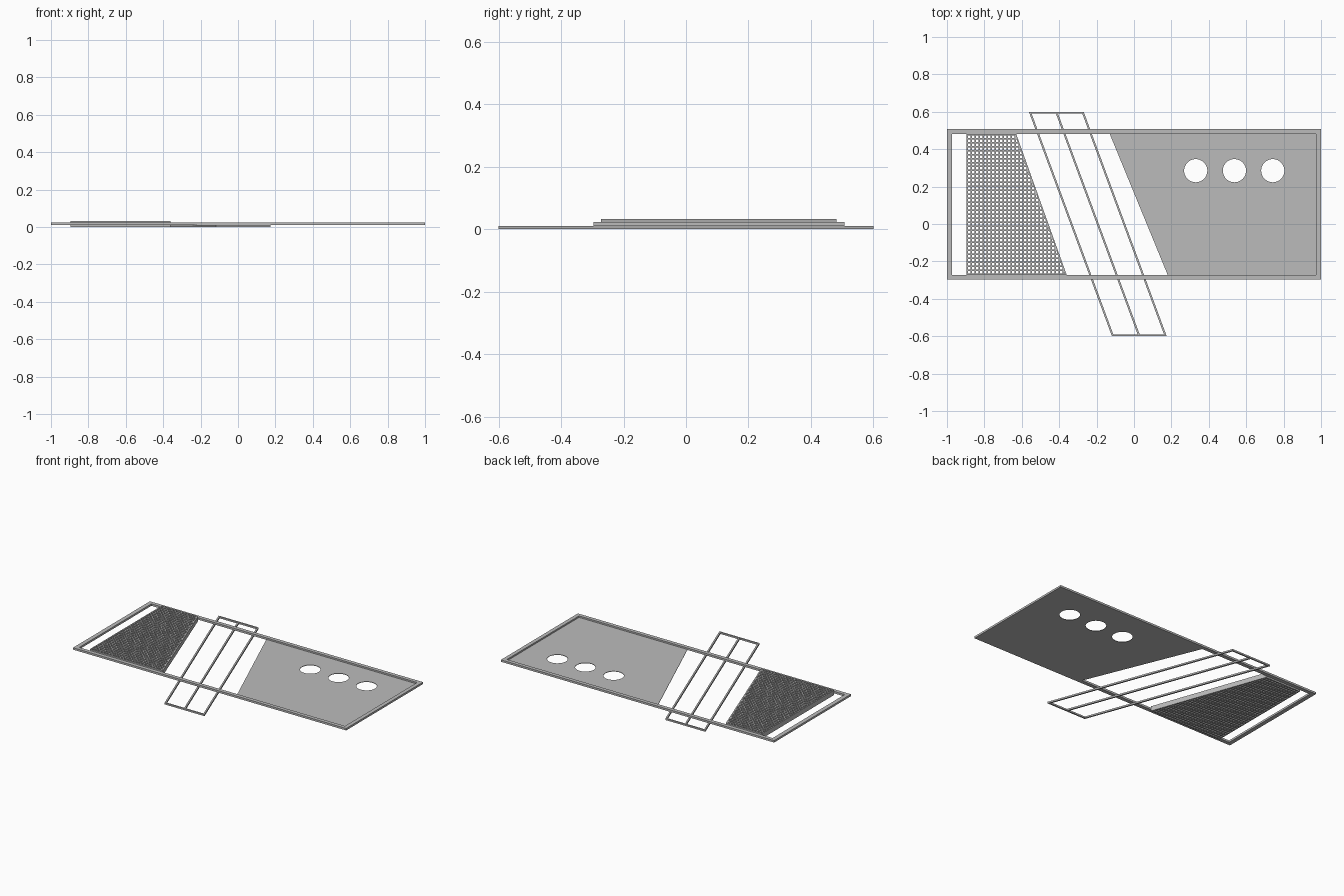
import bpy, bmesh, math

cube = bpy.data.objects.get("Cube")
if cube:
    bpy.data.objects.remove(cube, do_unlink=True)

# Single grey material
COLOR = (0.5, 0.5, 0.5, 1.0)
grey = bpy.data.materials.new("plain_grey")
grey.diffuse_color = COLOR
grey.use_nodes = True
for node in grey.node_tree.nodes:
    if node.type == 'BSDF_PRINCIPLED':
        node.inputs["Base Color"].default_value = COLOR
        node.inputs["Roughness"].default_value = 0.6


def add_prism(bm, loops, z0, z1):
    """Upright prism from an outline followed by optional hole outlines."""
    edges = []
    for loop in loops:
        vs = [bm.verts.new((x, y, z0)) for x, y in loop]
        edges += [bm.edges.new((vs[i - 1], vs[i])) for i in range(len(vs))]
    fill = bmesh.ops.triangle_fill(bm, use_beauty=True, use_dissolve=False, edges=edges)
    faces = [g for g in fill["geom"] if isinstance(g, bmesh.types.BMFace)]
    ext = bmesh.ops.extrude_face_region(bm, geom=faces, use_keep_orig=True)
    for g in ext["geom"]:
        if isinstance(g, bmesh.types.BMVert):
            g.co.z = z1


def make_part(name, prisms, z0, z1):
    bm = bmesh.new()
    for loops in prisms:
        add_prism(bm, loops, z0, z1)
    bmesh.ops.recalc_face_normals(bm, faces=bm.faces[:])
    me = bpy.data.meshes.new(name)
    bm.to_mesh(me)
    bm.free()
    me.materials.append(grey)
    ob = bpy.data.objects.new(name, me)
    bpy.context.collection.objects.link(ob)
    return ob


def rect(x0, x1, y0, y1):
    return [(x0, y0), (x1, y0), (x1, y1), (x0, y1)]


def slant(xa, ya, xb, yb, w):
    """Slanted strip with level ends; w is its width along x."""
    return [(xa, ya), (xa + w, ya), (xb + w, yb), (xb, yb)]


def circle(cx, cy, r, n=48):
    return [(cx + r * math.cos(2 * math.pi * i / n),
             cy + r * math.sin(2 * math.pi * i / n)) for i in range(n)]


Y0, Y1 = -0.272, 0.482          # inside of the frame
FZ0, FZ1 = 0.0105, 0.0235       # frame bottom and top

# Rectangular outer frame
make_part("outer_frame",
          [[rect(-1, 1, -0.297, 0.507), rect(-0.972, 0.974, Y0, Y1)]], FZ0, FZ1)

# Thin panel with slanted edge and three round holes
make_part("holed_panel",
          [[[(0.18, Y0), (0.974, Y0), (0.974, Y1), (-0.13, Y1)],
            *[circle(x, 0.285, 0.062) for x in (0.33, 0.537, 0.742)]]],
          FZ0, FZ0 + 0.003)

# Slanted ladder of three rails joined at both ends
W = 0.011
rails = [[slant(-0.118 + d, -0.6, -0.562 + d, 0.6, W)] for d in (0, 0.141, 0.282)]
ends = [[rect(-0.112, 0.17, -0.6, -0.59)], [rect(-0.556, -0.273, 0.59, 0.6)]]
make_part("slanted_rails", rails + ends, 0, 0.0105)

# Square lattice trimmed by a slanted edge
LX, TOPX, BOTX = -0.895, -0.63, -0.36
SLOPE = (BOTX - TOPX) / (Y1 - Y0)
ROWS, BAR = 35, 0.008
pitch = (Y1 - Y0 - BAR) / ROWS
bars = []
for i in range(ROWS + 1):
    y = Y0 + i * pitch
    end = TOPX + (Y1 - y - BAR / 2) * SLOPE - BAR / 2
    bars.append([rect(LX, end, y, y + BAR)])
x = LX
while x + BAR < BOTX:
    top = min(Y1, Y1 - (x + BAR - TOPX) / SLOPE)
    if top > Y0 + BAR:
        bars.append([rect(x, x + BAR, Y0, top)])
    x += pitch
bars.append([slant(BOTX - BAR, Y0, TOPX - BAR, Y1, BAR)])
make_part("lattice_grille", bars, 0.0005, 0.0325)
